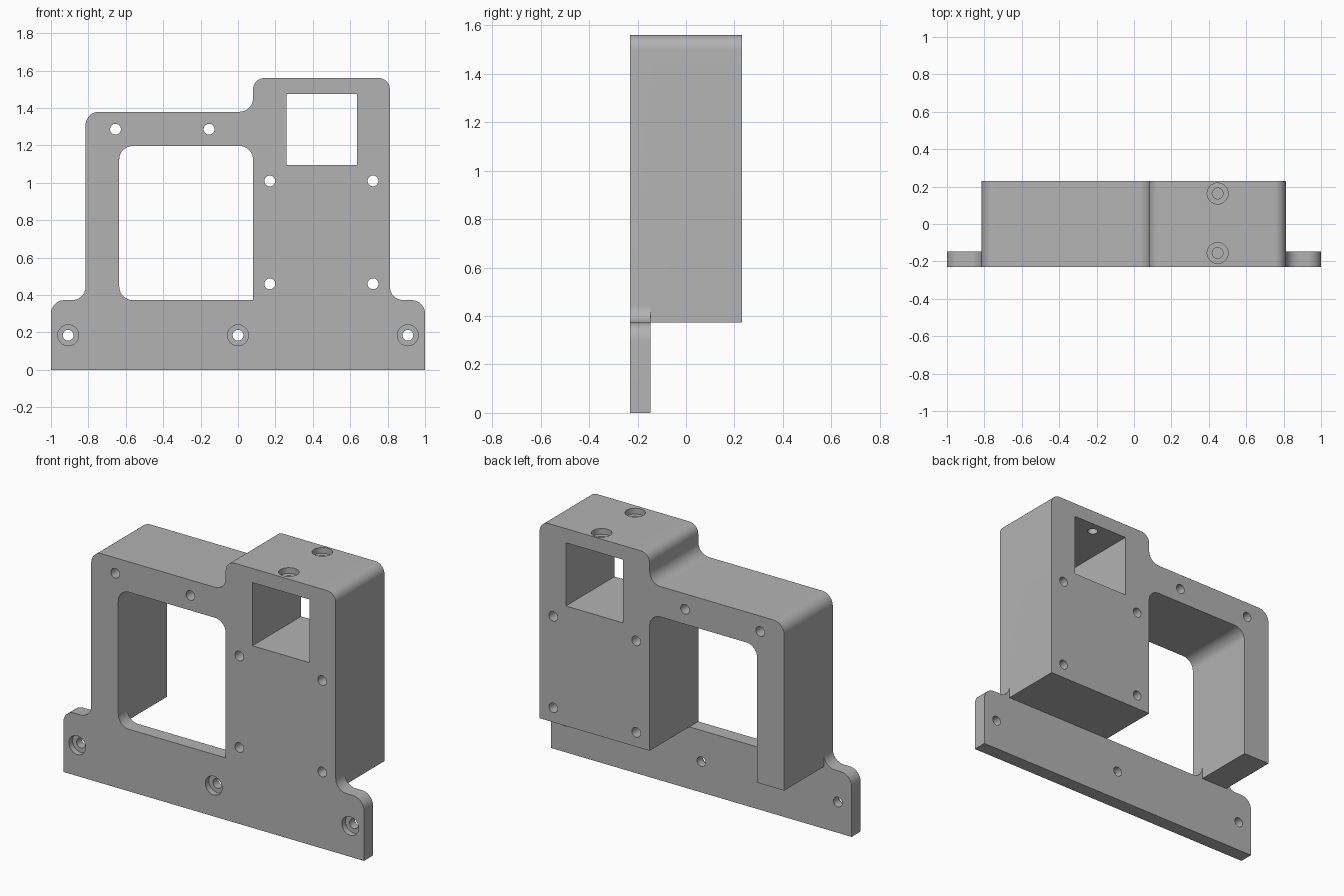
import bpy, bmesh, math
from mathutils import Vector

if "Cube" in bpy.data.objects:
    bpy.data.objects.remove(bpy.data.objects["Cube"])

FRONT, PLATE_BACK, BACK = -0.231, -0.146, 0.231
LEDGE, LEFT, RIGHT, STEP = 0.373, -0.815, 0.812, 0.08
LOW_TOP, TOP = 1.38, 1.56
ROUND = 0.072

grey = bpy.data.materials.new("plain grey")
grey.use_nodes = True
colour = (0.45, 0.45, 0.45, 1)
grey.diffuse_color = colour
grey.node_tree.nodes["Principled BSDF"].inputs["Base Color"].default_value = colour


def rounded(corners, steps=10):
    """Replace each (x, z, radius) corner by a tangent arc."""
    points = []
    for i, (x, z, r) in enumerate(corners):
        p = Vector((x, z))
        if r == 0:
            points.append(p)
            continue
        a = (Vector(corners[i - 1][:2]) - p).normalized()
        b = (Vector(corners[(i + 1) % len(corners)][:2]) - p).normalized()
        for k in range(steps + 1):
            t = math.pi / 2 * k / steps
            points.append(p + r * (a * (1 - math.sin(t)) + b * (1 - math.cos(t))))
    return points


def finish(name, bm):
    bmesh.ops.recalc_face_normals(bm, faces=bm.faces)
    mesh = bpy.data.meshes.new(name)
    bm.to_mesh(mesh)
    bm.free()
    mesh.materials.append(grey)
    ob = bpy.data.objects.new(name, mesh)
    bpy.context.collection.objects.link(ob)
    return ob


def slab(name, corners, y0, y1):
    """Extrude a front outline from y0 to y1."""
    bm = bmesh.new()
    face = bm.faces.new([bm.verts.new((p.x, y0, p.y)) for p in rounded(corners)])
    out = bmesh.ops.extrude_face_region(bm, geom=[face])["geom"]
    bmesh.ops.translate(bm, vec=(0, y1 - y0, 0),
                        verts=[g for g in out if isinstance(g, bmesh.types.BMVert)])
    return finish(name, bm)


def drill(name, start, end, radius):
    """Cylinder between two points."""
    start, end = Vector(start), Vector(end)
    axis = end - start
    bm = bmesh.new()
    bmesh.ops.create_cone(bm, cap_ends=True, segments=32, radius1=radius,
                          radius2=radius, depth=axis.length)
    bmesh.ops.rotate(bm, verts=bm.verts, matrix=axis.to_track_quat("Z", "Y").to_matrix())
    bmesh.ops.translate(bm, verts=bm.verts, vec=(start + end) / 2)
    return finish(name, bm)


def combine(target, tool, operation):
    mod = target.modifiers.new(operation, "BOOLEAN")
    mod.operation, mod.object, mod.solver = operation, tool, "EXACT"
    bpy.context.view_layer.objects.active = target
    bpy.ops.object.modifier_apply(modifier=mod.name)
    bpy.data.objects.remove(tool)


# Stepped top shared by the front plate and the deep body
stepped_top = [(RIGHT, TOP, 0.06), (STEP, TOP, 0.06),
               (STEP, LOW_TOP, ROUND), (LEFT, LOW_TOP, ROUND)]
win_l, win_top = -0.635, 1.197

# Front plate with its mounting foot and window
bracket = slab("mounting_bracket",
               [(-1, 0, 0), (1, 0, 0), (1, LEDGE, ROUND), (RIGHT, LEDGE, ROUND)]
               + stepped_top + [(LEFT, LEDGE, ROUND), (-1, LEDGE, ROUND)],
               FRONT, PLATE_BACK)
window = slab("window_cutter",
              [(win_l, LEDGE, ROUND), (STEP, LEDGE, 0),
               (STEP, win_top, ROUND), (win_l, win_top, ROUND)], -0.5, 0.5)
combine(bracket, window, "DIFFERENCE")

# Deep body behind the plate, open at the bottom between its legs
body = slab("deep_body",
            [(RIGHT, LEDGE, 0)] + stepped_top
            + [(LEFT, LEDGE, 0), (win_l, LEDGE, 0), (win_l, win_top, ROUND),
               (STEP, win_top, ROUND), (STEP, LEDGE, 0)], PLATE_BACK, BACK)
combine(bracket, body, "UNION")

# Square pocket through the tower
pocket = slab("pocket_cutter", [(0.258, 1.095, 0), (0.637, 1.095, 0),
                                (0.637, 1.475, 0), (0.258, 1.475, 0)], -0.5, 0.5)
combine(bracket, pocket, "DIFFERENCE")

# Plain screw holes through the body
holes = [(-0.655, 1.287), (-0.155, 1.287)]
holes += [(x, z) for x in (0.17, 0.722) for z in (0.46, 1.01)]
for x, z in holes:
    combine(bracket, drill("hole", (x, -0.5, z), (x, 0.5, z), 0.029), "DIFFERENCE")

# Counterbored holes in the foot
SINK = 0.035
for x in (-0.908, 0, 0.908):
    z = 0.185
    combine(bracket, drill("hole", (x, -0.5, z), (x, 0.5, z), 0.029), "DIFFERENCE")
    combine(bracket, drill("sink", (x, -0.5, z), (x, FRONT + SINK, z), 0.056), "DIFFERENCE")

# Counterbored holes from the tower top into the pocket
for y in (-0.155, 0.163):
    x = 0.447
    combine(bracket, drill("hole", (x, y, 1.3), (x, y, 1.8), 0.029), "DIFFERENCE")
    combine(bracket, drill("sink", (x, y, TOP - SINK), (x, y, 1.8), 0.056), "DIFFERENCE")

# Smooth fillets and holes, crisp edges
bpy.ops.object.select_all(action="DESELECT")
bracket.select_set(True)
bpy.context.view_layer.objects.active = bracket
bpy.ops.object.shade_smooth_by_angle(angle=math.radians(30))
